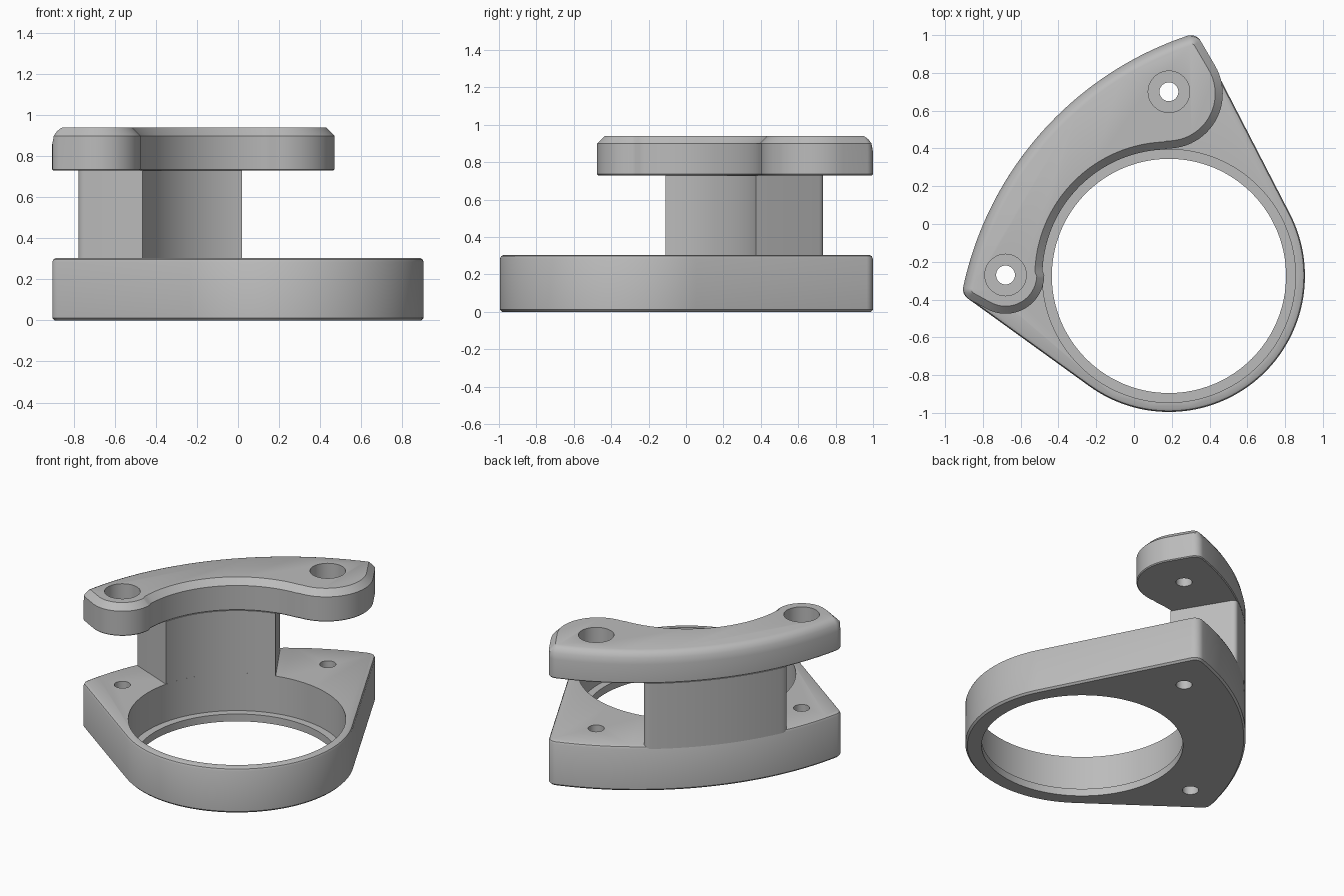
import bpy, bmesh, math
from math import radians, degrees
from mathutils import Vector

if "Cube" in bpy.data.objects:
    bpy.data.objects.remove(bpy.data.objects["Cube"], do_unlink=True)

grey = bpy.data.materials.new("machined grey")
grey.use_nodes = True
grey.diffuse_color = (0.5, 0.5, 0.5, 1)
grey.node_tree.nodes["Principled BSDF"].inputs["Base Color"].default_value = (0.5, 0.5, 0.5, 1)


def polar(c, r, a):
    return c + Vector((math.cos(radians(a)), math.sin(radians(a)))) * r


def arc(c, r, a0, a1, n):
    return [polar(c, r, a0 + (a1 - a0) * i / n) for i in range(n + 1)]


def tangent(c0, r0, c1, r1):
    """Angle of the outer tangent from one circle to the next, anticlockwise."""
    d = c1 - c0
    return degrees(math.atan2(d.y, d.x) - math.acos((r0 - r1) / d.length))


def rounded(a, k, b, size, n=5):
    """Rounded corner at k, between the directions of a and b."""
    p, q = k + (a - k).normalized() * size, k + (b - k).normalized() * size
    ts = [i / n for i in range(n + 1)]
    return [p * (1 - t) ** 2 + k * 2 * t * (1 - t) + q * t * t for t in ts]


def loft(name, outline, layers, weights=None):
    """Stack insets of an outline; each layer is z, inset at weight 0, inset at weight 1."""
    n = len(outline)
    weights = weights or [0] * n
    bm = bmesh.new()
    loops = []
    for z, in0, in1 in layers:
        loop = []
        for i, p in enumerate(outline):
            t = (outline[(i + 1) % n] - outline[i - 1]).normalized()
            inset = in0 + (in1 - in0) * weights[i]
            loop.append(bm.verts.new((p.x - t.y * inset, p.y + t.x * inset, z)))
        loops.append(loop)
    for low, high in zip(loops, loops[1:]):
        for i in range(n):
            j = (i + 1) % n
            bm.faces.new((low[i], low[j], high[j], high[i]))
    bm.faces.new(loops[0][::-1])
    bm.faces.new(loops[-1])
    mesh = bpy.data.meshes.new(name)
    bm.to_mesh(mesh)
    bm.free()
    mesh.materials.append(grey)
    obj = bpy.data.objects.new(name, mesh)
    bpy.context.collection.objects.link(obj)
    return obj


def activate(obj):
    bpy.ops.object.select_all(action='DESELECT')
    obj.select_set(True)
    bpy.context.view_layer.objects.active = obj


def drill(obj, c, r, z0, z1, n):
    """Cut a round hole, then drop the cutter."""
    cutter = loft("cutter", arc(c, r, 0, 360 - 360 / n, n - 1), [(z0, 0, 0), (z1, 0, 0)])
    cutter.hide_render = True
    mod = obj.modifiers.new("hole", 'BOOLEAN')
    mod.operation = 'DIFFERENCE'
    mod.solver = 'EXACT'
    mod.object = cutter
    activate(obj)
    bpy.ops.object.modifier_apply(modifier=mod.name)
    bpy.data.objects.remove(cutter, do_unlink=True)


# Shared layout: ring centre, outer back arc, its two corners, screw holes
ring, ring_r, bore_r = Vector((0.185, -0.275)), 0.72, 0.67
back, back_r = Vector((0.856, -0.71)), 1.8
corner_r, a_right, a_left = 0.06, 108.6, 167.9
right = polar(back, back_r - corner_r, a_right)
left = polar(back, back_r - corner_r, a_left)
screws = [Vector((0.185, 0.70)), Vector((-0.68, -0.27))]
back_arc = arc(back, back_r, a_right, a_left, 48)[1:-1]


def outer_side(t_right, t_left):
    return (arc(right, corner_r, t_right, a_right, 8), back_arc,
            arc(left, corner_r, a_left, t_left, 8))


# Base: ring joined to the corners by tangent sides
t_right = tangent(ring, ring_r, right, corner_r)
t_left = tangent(left, corner_r, ring, ring_r) + 360
base_outline = sum(outer_side(t_right, t_left), [])
base_outline += arc(ring, ring_r, t_left, t_right + 360, 72)
base = loft("base", base_outline, [(0, 0.012, 0), (0.012, 0, 0), (0.285, 0, 0),
                                   (0.298, 0.006, 0), (0.305, 0.02, 0)])
drill(base, ring, 0.62, -0.1, 0.5, 128)
drill(base, ring, bore_r, 0.05, 0.5, 128)
for s in screws:
    drill(base, s, 0.05, -0.1, 0.5, 32)

# Post: curved wall between the bore and the back arc
inner = arc(ring, bore_r, 104.2, 165.8, 28)
k_right, k_left = polar(back, back_r, 126), polar(back, back_r, 156)
outer = arc(back, back_r, 128, 154, 20)
post_outline = (rounded(inner[0], k_right, outer[0], 0.04) + outer
                + rounded(outer[-1], k_left, inner[-1], 0.04) + inner[::-1])
post = loft("post", post_outline, [(0.285, 0, 0), (0.73, 0, 0)])

# Top plate: two lobes around the screws, hollowed along the bore
lobe_right, lobe_right_r = Vector((0.18, 0.69)), 0.29
lobe_left, lobe_left_r = screws[1], 0.205
t_right = tangent(lobe_right, lobe_right_r, right, corner_r)
t_left = tangent(left, corner_r, lobe_left, lobe_left_r) + 360
c_right, sweep, c_left = outer_side(t_right, t_left)
lobe_a = arc(lobe_right, lobe_right_r, -90, t_right, 24)
lobe_b = arc(lobe_left, lobe_left_r, t_left, 360, 24)
hollow = arc(ring, bore_r, 180, 90, 40)[1:-1]
plate_outline = lobe_a + c_right + sweep + c_left + lobe_b + hollow
ramp = [i / 8 for i in range(9)]
weights = ([0] * len(lobe_a) + ramp + [1] * len(sweep) + ramp[::-1]
           + [0] * (len(lobe_b) + len(hollow)))
# Straight chamfer inside, round edge along the back
layers = [(0.73, 0.006, 0.006), (0.736, 0, 0), (0.86, 0, 0), (0.90, 0, 0.01),
          (0.92, 0.02, 0.022), (0.932, 0.032, 0.036), (0.94, 0.04, 0.054)]
plate = loft("top_plate", plate_outline, layers, weights)
for s in screws:
    drill(plate, s, 0.05, 0.6, 1.1, 32)
    drill(plate, s, 0.11, 0.82, 1.1, 40)

for obj in (base, post, plate):
    activate(obj)
    bpy.ops.object.shade_smooth_by_angle(angle=radians(30))
